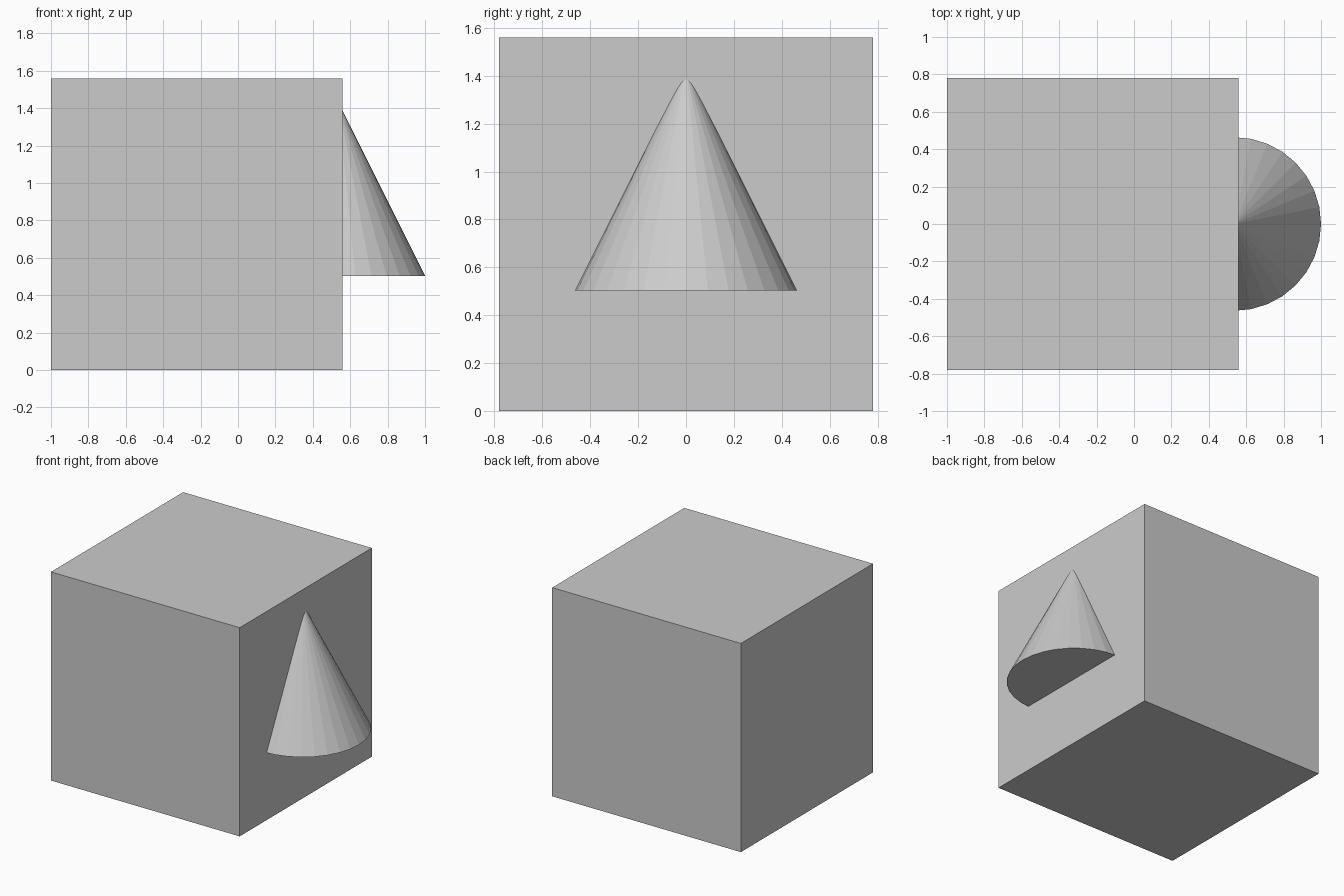
import bpy

if "Cube" in bpy.data.objects:
    bpy.data.objects.remove(bpy.data.objects["Cube"])

SIDE = 1.56      # cube edge length
RADIUS = 0.464   # cone base radius
HEIGHT = 2 * RADIUS
BASE_Z = 0.504   # height of the cone's underside

# Large block standing on the ground
bpy.ops.mesh.primitive_cube_add(size=SIDE, location=(-1 + SIDE / 2, 0, SIDE / 2))
bpy.context.object.name = "block"

# Upright cone, half sunk into the block's right face
bpy.ops.mesh.primitive_cone_add(
    vertices=32, radius1=RADIUS, radius2=0, depth=HEIGHT,
    location=(1 - RADIUS, 0, BASE_Z + HEIGHT / 2))
bpy.context.object.name = "side_cone"
